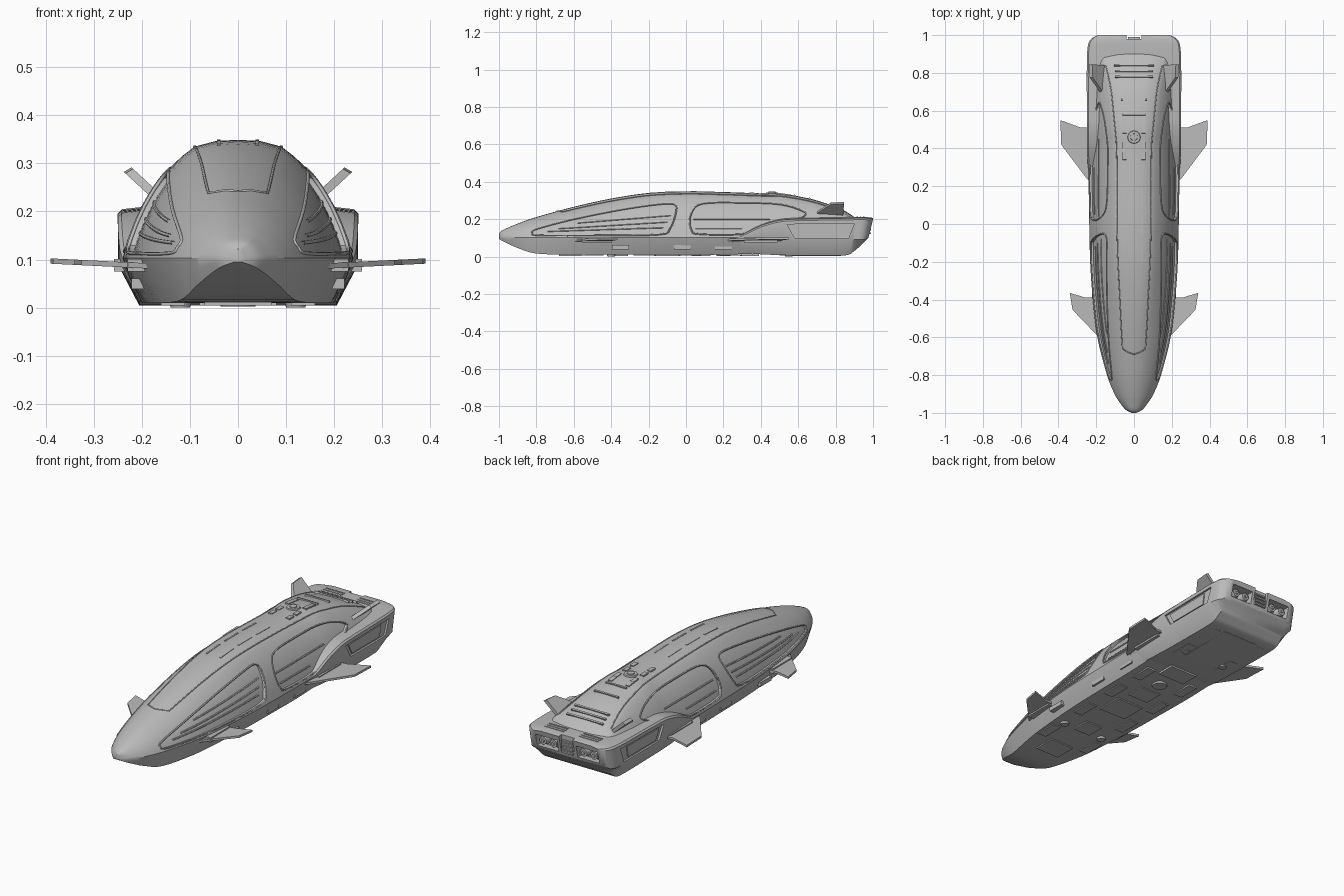
import bpy, bmesh, math
from mathutils import Vector, Matrix

if "Cube" in bpy.data.objects:
    bpy.data.objects.remove(bpy.data.objects["Cube"])

grey = bpy.data.materials.new("hull_grey")
grey.use_nodes = True
grey.diffuse_color = (0.5, 0.5, 0.5, 1)
grey.node_tree.nodes["Principled BSDF"].inputs["Base Color"].default_value = (0.5, 0.5, 0.5, 1)


# ---------- helpers ----------
def activate(ob):
    bpy.ops.object.select_all(action='DESELECT')
    ob.select_set(True)
    bpy.context.view_layer.objects.active = ob


def shade(ob):
    activate(ob)
    bpy.ops.object.shade_smooth_by_angle(angle=math.radians(32))


def add_mirror(ob):
    ob.modifiers.new("mirror", 'MIRROR')


def finish(bm, name, mirror=False, smooth=False):
    bmesh.ops.recalc_face_normals(bm, faces=bm.faces)
    me = bpy.data.meshes.new(name)
    bm.to_mesh(me)
    bm.free()
    me.materials.append(grey)
    ob = bpy.data.objects.new(name, me)
    bpy.context.collection.objects.link(ob)
    if smooth:
        shade(ob)
    if mirror:
        add_mirror(ob)
    return ob


def catmull(pts, n, closed=False):
    m, out = len(pts), []
    pick = (lambda i: pts[i % m]) if closed else (lambda i: pts[max(0, min(m - 1, i))])
    for i in range(m if closed else m - 1):
        quad = [pick(i + k) for k in (-1, 0, 1, 2)]
        for s in range(n):
            t = s / n
            out.append([(2*b + (c - a)*t + (2*a - 5*b + 4*c - d)*t*t + (3*b - a - 3*c + d)*t**3) / 2
                        for a, b, c, d in zip(*quad)])
    return out if closed else out + [list(pts[-1])]


def loft(name, halves):
    """Skin closed rings made from half sections and their reflection."""
    bm = bmesh.new()
    rings = []
    for half in halves:
        ring = half + [Vector((-p.x, p.y, p.z)) for p in reversed(half[1:-1])]
        rings.append([bm.verts.new(p) for p in ring])
    n = len(rings[0])
    for a, b in zip(rings, rings[1:]):
        for i in range(n):
            j = (i + 1) % n
            bm.faces.new((a[i], a[j], b[j], b[i]))
    bm.faces.new(rings[0])
    bm.faces.new(rings[-1])
    return finish(bm, name)


def prism(name, pts, lo, hi, place, mirror=False):
    """Extrude an outline between lo and hi; place maps (u, v, w) to xyz."""
    bm = bmesh.new()
    a, b = [[bm.verts.new(place(u, v, w)) for u, v in pts] for w in (lo, hi)]
    bm.faces.new(a)
    bm.faces.new(b)
    for i in range(len(a)):
        j = (i + 1) % len(a)
        bm.faces.new((a[i], a[j], b[j], b[i]))
    return finish(bm, name, mirror)


def box(name, centre, size, tilt=0, mirror=False):
    bm = bmesh.new()
    bmesh.ops.create_cube(bm, size=1, matrix=Matrix.Translation(centre)
                          @ Matrix.Rotation(tilt, 4, 'X') @ Matrix.Diagonal((*size, 1)))
    return finish(bm, name, mirror)


def disc(name, centre, r1, r2, depth, axis_turn=0, mirror=False):
    bm = bmesh.new()
    bmesh.ops.create_cone(bm, cap_ends=True, segments=20, radius1=r1, radius2=r2, depth=depth,
                          matrix=Matrix.Translation(centre) @ Matrix.Rotation(axis_turn, 4, 'X'))
    return finish(bm, name, mirror, True)


def trim(name, pts, radius, closed=False):
    cu = bpy.data.curves.new(name, 'CURVE')
    cu.dimensions = '3D'
    cu.bevel_depth, cu.bevel_resolution = radius, 1
    sp = cu.splines.new('POLY')
    sp.points.add(len(pts) - 1)
    for q, p in zip(sp.points, pts):
        q.co = (*p, 1)
    sp.use_cyclic_u = closed
    ob = bpy.data.objects.new(name, cu)
    bpy.context.collection.objects.link(ob)
    cu.materials.append(grey)
    activate(ob)
    bpy.ops.object.convert(target='MESH')
    add_mirror(bpy.context.view_layer.objects.active)


def cut(ob, cutters):
    for c in cutters:
        mod = ob.modifiers.new("cut", 'BOOLEAN')
        mod.operation, mod.solver, mod.object = 'DIFFERENCE', 'EXACT', c
        activate(ob)
        bpy.ops.object.modifier_apply(modifier=mod.name)
        bpy.data.objects.remove(c)


def sideways(u, v, w):
    return Vector((w, u, v))


# ---------- main hull: y, belly z, chine half width, roof half width, top z ----------
CHINE, INSET = 0.103, 0.94
stations = [(-1, .095, .01, .004, .122), (-.985, .085, .042, .02, .138), (-.95, .068, .072, .03, .155),
            (-.9, .046, .103, .038, .176), (-.8, .016, .143, .05, .211), (-.6, .01, .194, .065, .266),
            (-.4, .01, .218, .075, .31), (-.2, .01, .232, .085, .34), (0, .01, .237, .09, .349),
            (.2, .01, .24, .09, .345), (.4, .016, .24, .092, .338), (.5, .012, .24, .1, .337),
            (.6, .01, .24, .11, .322), (.7, .01, .24, .12, .3), (.8, .01, .24, .14, .265),
            (.86, .012, .24, .155, .238), (.91, .04, .235, .16, .204)]


def half_section(y, zb, wc, wr, zt):
    zr = zt - .014 * min(1, wc / .2)
    pts = [(0, zb), (wc * .83, zb), (wc * .94, zb + .55 * (CHINE - zb)), (wc, CHINE)]
    cx, cz = wr + (wc - wr) * .7, CHINE + (zr - CHINE) * .7
    for k in range(1, 9):
        t = k / 8
        s = 1 - t
        pts.append((s*s*wc + 2*s*t*cx + t*t*wr, s*s*CHINE + 2*s*t*cz + t*t*zr))
    pts += [(wr * .5, zt - (zt - zr) * .15), (0, zt)]
    return [Vector((x, y, z)) for x, z in pts]


rows = [half_section(*s) for s in catmull(stations, 4)]
ROOF_EDGE, APEX = 11, 13


def at(y):
    i = max(k for k in range(len(rows) - 1) if k == 0 or rows[k][0].y <= y)
    a, b = rows[i], rows[i + 1]
    f = (y - a[0].y) / (b[0].y - a[0].y)
    return [p.lerp(q, f) for p, q in zip(a, b)]


def on_side(y, z, k=1.0):
    """Point on the hull flank, or on the inset skin when k < 1."""
    zz = CHINE + (z - CHINE) / k
    half = at(y)[3:]
    for p, q in zip(half, half[1:]):
        if p.z <= zz <= q.z:
            return Vector((k * p.lerp(q, (zz - p.z) / (q.z - p.z)).x, y, z))
    return Vector((0, y, min(z, half[-1].z)))


hull = loft("hull", rows)
loft_inner = loft("recessed_side_skin", [[Vector((p.x * INSET, p.y * .99, CHINE + (p.z - CHINE) * INSET))
                                          for p in r] for r in rows])
shade(loft_inner)

# ---------- long side bays ----------
bays = {"front_bay": [(-.82, .125), (-.8, .147), (-.6, .2), (-.35, .25), (-.15, .279), (-.06, .278),
                      (-.055, .23), (-.085, .15), (-.14, .118), (-.45, .113), (-.78, .113)],
        "rear_bay": [(.03, .14), (.02, .2), (.05, .265), (.12, .287), (.3, .288), (.5, .28),
                     (.62, .245), (.63, .215), (.48, .16), (.3, .12), (.07, .12)]}
for name, pts in bays.items():
    outline = catmull(pts, 4, True)
    cut(hull, [prism(name + "_cutter", outline, -1, 1, sideways)])
    trim(name + "_rim", [on_side(y, z) for y, z in outline], .004, True)
shade(hull)

# Rails along the bays and seams along the roof
rails = [(-.74, .135, -.12, .155), (-.68, .15, -.1, .185), (-.58, .18, -.08, .22),
         (.05, .15, .3, .15), (.04, .2, .45, .2)]
for y0, z0, y1, z1 in rails:
    trim("bay_rail", [on_side(y0 + (y1 - y0) * k / 12, z0 + (z1 - z0) * k / 12, INSET)
                      for k in range(13)], .004)
trim("roof_seam", [at(-.69)[APEX], at(-.68)[APEX - 1]]
     + [at(-.66 + k * .05)[ROOF_EDGE] for k in range(31)], .003)

# ---------- tail housing: y, belly z, half width, top z ----------
tail_stations = [(.2, .03, .22, .08), (.3, .02, .243, .118), (.4, .012, .249, .165), (.5, .008, .25, .193),
                 (.6, .006, .25, .2), (.85, .006, .25, .204), (.92, .03, .247, .205),
                 (.96, .06, .24, .205), (.985, .085, .222, .203), (1, .1, .195, .2)]
tail_rows = []
for y, zb, w, zt in catmull(tail_stations, 4):
    half = [(0, zb), (w * .82, zb), (w, max(zb + .008, .09 if zt > .11 else zt - .02)),
            (w, zt - .008), (w - .008, zt), (w * .75, zt + .006), (0, zt + .006)]
    lean = max(0, (y - .85) / .15) * .25
    tail_rows.append([Vector((x, y - lean * max(0, .2 - z), z)) for x, z in half])
tail = loft("tail_housing", tail_rows)

panel = [(.54, .172), (.9, .178), (.87, .1), (.58, .1)]
cutters = [box("channel_cutter", (0, 1.03, .16), (.08, .1, .2))]
for s in (-1, 1):
    cutters.append(prism("panel_cutter", panel, s * .24, s * .3, sideways))
    cutters.append(box("lamp_cutter", (s * .118, 1.02, .147), (.125, .15, .064)))
cut(tail, cutters)
shade(tail)
prism("tail_side_panel", [(.57, .163), (.84, .168), (.83, .109), (.6, .109)], .23, .245, sideways, True)

# Rear lamps and centre louvres
for x in (.088, .148):
    disc("rear_lamp", (x, .96, .147), .026, .02, .036, -math.pi / 2, True)
    disc("rear_lamp_core", (x, .97, .147), .012, .008, .03, -math.pi / 2, True)
for k in range(4):
    box("rear_louvre", (0, .98, .125 + k * .019), (.066, .02, .008))

# ---------- fins ----------
def raised(x, y, z):
    return Vector((x, y, z + (x - .2) * .05))


front_fin = [(.17, -.62), (.2, -.585), (.325, -.455), (.34, -.365), (.255, -.39), (.17, -.39)]
rear_fin = [(.21, .2), (.25, .24), (.385, .42), (.39, .55), (.28, .51), (.21, .51)]
prism("front_fin", front_fin, .082, .093, raised, True)
prism("rear_fin", rear_fin, .082, .093, raised, True)
box("front_fin_mount", (.205, -.475, .088), (.05, .16, .026), 0, True)
box("rear_fin_mount", (.238, .4, .088), (.04, .18, .026), 0, True)
prism("tail_fin", [(.68, .222), (.84, .222), (.845, .287), (.775, .284)], -.008, .008,
      lambda y, z, w: Vector((.17 + w + (z - .232) * 1.08, y, z - w * .6)), True)


# ---------- roof fittings ----------
def roof_plate(name, x, y, sx, sy, thick=.01, mirror=False):
    z = at(y)[APEX].z if x < .03 else at(y)[APEX - 1].z - .002
    slope = math.atan2(at(y + .02)[APEX].z - at(y - .02)[APEX].z, .04)
    box(name, (x, y, z), (sx, sy, thick), slope, mirror)


for y, w in ((.58, .12), (.66, .14), (.78, .2), (.81, .2), (.84, .21)):
    roof_plate("roof_louvre", 0, y, w, .009)
for y in (.36, .42, .5, .54):
    roof_plate("roof_hatch", .05, y, .022, .04, .012, True)
for y in (-.15, 0, .15):
    roof_plate("roof_strip", .04, y, .008, .11, .008, True)
disc("roof_ring", (0, .46, .337), .036, .032, .012)
disc("roof_ring_cap", (0, .46, .339), .022, .018, .016)
for k in range(3):
    box("deck_grille", (.1, .915 + k * .018, .211), (.11, .007, .006), 0, True)

# ---------- belly fittings ----------
for y, w, l in ((-.62, .14, .12), (-.36, .1, .1), (-.1, .16, .14), (.08, .12, .1), (.34, .16, .1), (.68, .2, .3)):
    box("belly_plate", (0, y, .009), (w, l, .01))
for y in (-.5, -.22, .02, .24, .56, .76):
    box("belly_side_plate", (.135, y, .009), (.05, .12, .009), 0, True)
disc("belly_ring", (0, .2, .008), .036, .04, .012)
for y in (-.4, .55):
    disc("belly_foot", (.12, y, .007), .02, .024, .014, 0, True)
for y in (-.35, -.02, .2):
    box("flank_pod", (.207, y, .05), (.03, .09, .022), 0, True)
